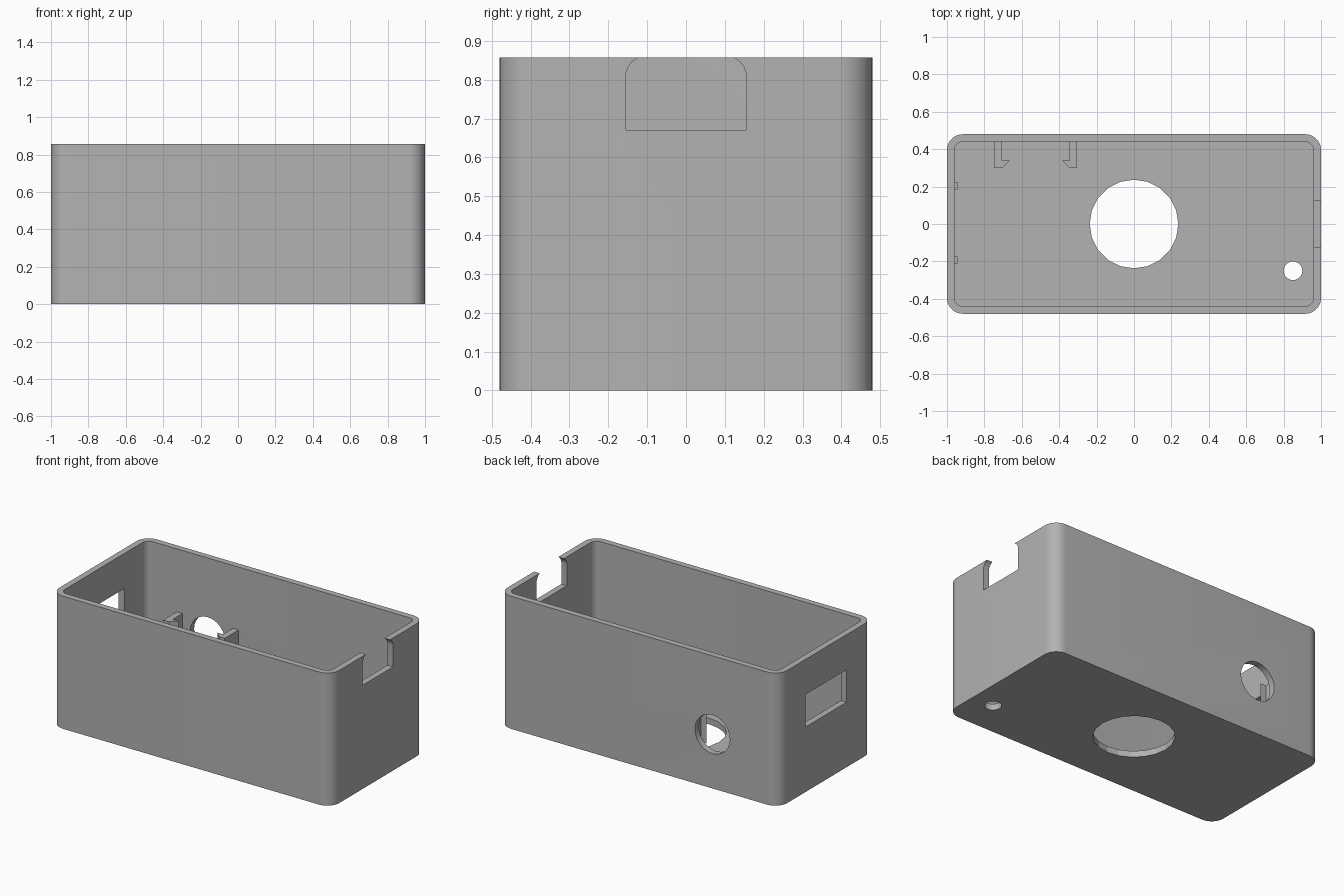
import bpy, bmesh, math
from mathutils import Matrix, Vector

cube = bpy.data.objects.get("Cube")
if cube:
    bpy.data.objects.remove(cube, do_unlink=True)

grey = bpy.data.materials.new("plain_grey")
grey.use_nodes = True
GREY = (0.45, 0.45, 0.45, 1)
grey.diffuse_color = GREY
grey.node_tree.nodes["Principled BSDF"].inputs["Base Color"].default_value = GREY

# Axes of each drawing plane: profile u, profile v, extrusion direction
PLANES = {"XY": ((1, 0, 0), (0, 1, 0), (0, 0, 1)),
          "XZ": ((1, 0, 0), (0, 0, 1), (0, 1, 0)),
          "YZ": ((0, 1, 0), (0, 0, 1), (1, 0, 0))}


def prism(name, points, plane, low, high):
    """Extrude a closed profile between two heights along the plane normal."""
    u, v, w = (Vector(a) for a in PLANES[plane])
    bm = bmesh.new()
    face = bm.faces.new([bm.verts.new(u * a + v * b + w * low) for a, b in points])
    out = bmesh.ops.extrude_face_region(bm, geom=[face])
    moved = [g for g in out["geom"] if isinstance(g, bmesh.types.BMVert)]
    bmesh.ops.translate(bm, verts=moved, vec=w * (high - low))
    bmesh.ops.recalc_face_normals(bm, faces=bm.faces)
    mesh = bpy.data.meshes.new(name)
    bm.to_mesh(mesh)
    bm.free()
    mesh.materials.append(grey)
    obj = bpy.data.objects.new(name, mesh)
    bpy.context.collection.objects.link(obj)
    return obj


def arc(cx, cy, r, start, end, steps):
    angles = [math.radians(start + (end - start) * i / steps) for i in range(steps + 1)]
    return [(cx + r * math.cos(a), cy + r * math.sin(a)) for a in angles]


def circle(cx, cy, r, sides):
    return arc(cx, cy, r, 0, 360, sides)[:-1]


def rounded(half_x, half_y, r):
    pts = []
    for i, (sx, sy) in enumerate(((1, 1), (-1, 1), (-1, -1), (1, -1))):
        pts += arc(sx * (half_x - r), sy * (half_y - r), r, 90 * i, 90 * i + 90, 10)
    return pts


def rect(a0, a1, b0, b1):
    return [(a0, b0), (a1, b0), (a1, b1), (a0, b1)]


def cut(target, cutter):
    cutter.hide_render = True
    mod = target.modifiers.new("cut", "BOOLEAN")
    mod.operation = "DIFFERENCE"
    mod.solver = "EXACT"
    mod.object = cutter
    bpy.context.view_layer.objects.active = target
    bpy.ops.object.modifier_apply(modifier=mod.name)
    bpy.data.objects.remove(cutter, do_unlink=True)


HEIGHT, WALL = 0.857, 0.04
HALF_X, HALF_Y = 1.0, 0.48

# Open box with rounded upright corners
box = prism("box_shell", rounded(HALF_X, HALF_Y, 0.085), "XY", 0, HEIGHT)
cut(box, prism("cavity", rounded(HALF_X - WALL, HALF_Y - WALL, 0.045), "XY", WALL, 1))

# Floor openings
cut(box, prism("floor_hole", circle(0, 0, 0.237, 20), "XY", -0.1, 0.1))
cut(box, prism("cable_hole", circle(0.85, -0.25, 0.05, 20), "XY", -0.1, 0.1))

# Round hole in the back wall and window in the right wall
cut(box, prism("back_hole", circle(-0.525, 0.35, 0.125, 24), "XZ", 0.42, 0.6))
cut(box, prism("side_window", rect(-0.21, 0.21, 0.42, 0.63), "YZ", -1.1, -0.9))

# Notch in the left rim, narrowing in curves at the top
side = [(0.155, 0.67)] + arc(0.1, 0.807, 0.055, 0, 66, 6) + [(0.12, 0.95)]
notch = side + [(-y, z) for y, z in reversed(side)]
cut(box, prism("rim_notch", notch, "YZ", 0.9, 1.1))

bpy.ops.object.select_all(action="DESELECT")
box.select_set(True)
bpy.context.view_layer.objects.active = box
bpy.ops.object.shade_smooth_by_angle(angle=math.radians(16))

# Pair of barbed clips on the inside of the back wall
for name, sign in (("right_clip", -1), ("left_clip", 1)):
    hook = [(0.22, 0.445), (0.22, 0.30), (0.18, 0.30), (0.14, 0.34), (0.18, 0.34), (0.18, 0.445)]
    prism(name, [(-0.525 + sign * x, y) for x, y in hook], "XY", 0.20, 0.45)

# Small ledges under the window
for name, y in (("back_ledge", 0.205), ("front_ledge", -0.195)):
    prism(name, rect(-0.965, -0.945, y - 0.02, y + 0.02), "XY", 0.30, 0.41)
